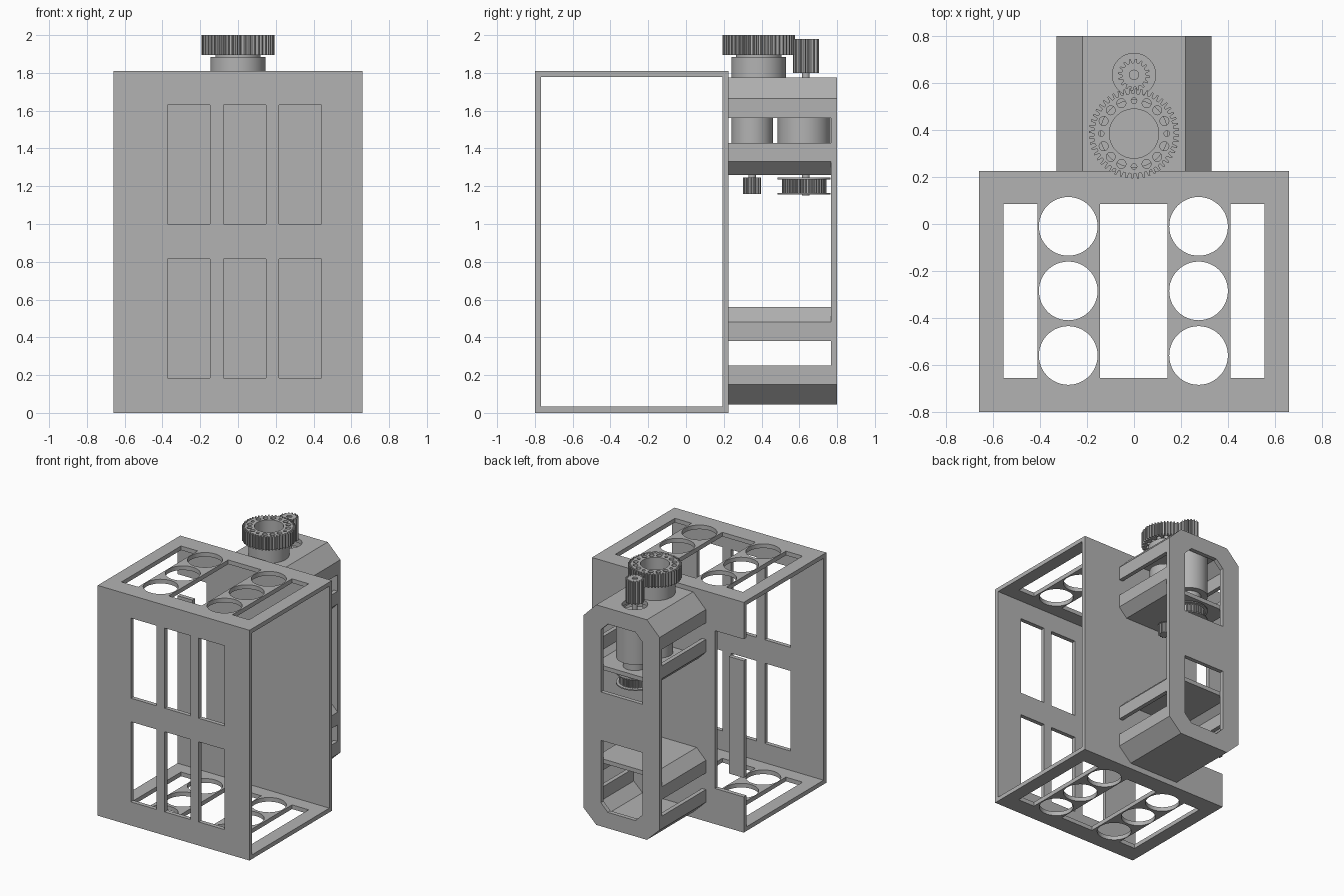
import bpy, math
from mathutils import Matrix

if "Cube" in bpy.data.objects:
    bpy.data.objects.remove(bpy.data.objects["Cube"], do_unlink=True)

grey = bpy.data.materials.new("plain grey")
grey.use_nodes = True
grey.diffuse_color = (0.45, 0.45, 0.45, 1)
grey.node_tree.nodes["Principled BSDF"].inputs["Base Color"].default_value = grey.diffuse_color

T = 0.033                                   # sheet thickness
UPRIGHT = Matrix.Rotation(math.pi / 2, 4, "X")


def rect(x0, x1, y0, y1):
    return [(x0, y0), (x1, y0), (x1, y1), (x0, y1)]


def circle(x, y, r, n=48):
    return [(x + r * math.cos(math.tau * i / n), y + r * math.sin(math.tau * i / n)) for i in range(n)]


def gear(x, y, root, tip, teeth):
    steps = ((0, root), (0.4, root), (0.55, tip), (0.85, tip))
    return [(x + r * math.cos(math.tau * (i + s) / teeth), y + r * math.sin(math.tau * (i + s) / teeth))
            for i in range(teeth) for s, r in steps]


def extrude(name, loops, low, high, upright=False):
    """Extrude an outline with holes: along z, or along y when upright."""
    curve = bpy.data.curves.new(name, "CURVE")
    curve.dimensions = "2D"
    curve.fill_mode = "BOTH"
    curve.extrude = (high - low) / 2
    for loop in loops:
        spline = curve.splines.new("POLY")
        spline.points.add(len(loop) - 1)
        for point, (a, b) in zip(spline.points, loop):
            point.co = (a, b, 0, 1)
        spline.use_cyclic_u = True
    temp = bpy.data.objects.new(name + "_outline", curve)
    bpy.context.collection.objects.link(temp)
    bpy.context.view_layer.update()
    mesh = bpy.data.meshes.new_from_object(temp.evaluated_get(bpy.context.evaluated_depsgraph_get()))
    bpy.data.objects.remove(temp, do_unlink=True)
    mid = (low + high) / 2
    if upright:
        mesh.transform(Matrix.Translation((0, mid, 0)) @ UPRIGHT)
    else:
        mesh.transform(Matrix.Translation((0, 0, mid)))
    mesh.materials.clear()
    mesh.materials.append(grey)
    for face in mesh.polygons:
        face.material_index = 0
        face.use_smooth = True
    mesh.set_sharp_from_angle(angle=math.radians(25))
    obj = bpy.data.objects.new(name, mesh)
    bpy.context.collection.objects.link(obj)
    return obj


# Rack: top and bottom shelves with tube holes and slots
W, FRONT, BACK, H = 0.66, -0.80, 0.225, 1.81
shelf = [rect(-W, W, FRONT, BACK)]
shelf += [rect(a, b, -0.655, 0.085) for a, b in ((-0.555, -0.41), (-0.145, 0.143), (0.41, 0.555))]
shelf += [circle(x, y, 0.125) for x in (-0.28, 0.275) for y in (-0.01, -0.285, -0.56)]
extrude("bottom_shelf", shelf, 0, T)
extrude("top_shelf", shelf, H - T, H)

# Rack: windowed front wall, notched back wall and edge strip
front = [rect(-W, W, T, H - T)]
front += [rect(x - 0.112, x + 0.112, z, z + 0.63) for x in (-0.26, 0.035, 0.33) for z in (0.185, 1.0)]
extrude("front_wall", front, FRONT, FRONT + T, True)
back = [(W, T), (W, H - T), (-W, H - T), (-W, 1.52), (-0.41, 1.52), (-0.41, 0.28), (-W, 0.28), (-W, T)]
extrude("back_wall", [back], BACK - T, BACK, True)
extrude("back_edge_strip", [rect(-W, -0.53, 0.43, 1.35)], BACK - T, BACK, True)

# Drive housing: eight-sided rear plate with two windows
HW, FLAT, Z0, Z1, REAR = 0.33, 0.22, 0.045, 1.775, 0.80
right = [(FLAT, Z0), (HW, 0.15), (HW, 1.665), (FLAT, Z1)]
outline = right + [(-x, z) for x, z in reversed(right)]
half = [(0.18, 1.1), (0.18, 1.59), (0.12, 1.65)]
upper = half + [(-x, z) for x, z in reversed(half)]
lower = [(x, Z0 + Z1 - z) for x, z in upper]
extrude("housing_rear_plate", [outline, upper, lower], REAR - T, REAR, True)

# Drive housing: decks and bent side rails
MOTOR, SPINDLE = 0.635, 0.385
deck_holes = {"roof": [circle(0, MOTOR, 0.092)], "motor_floor": [circle(0, MOTOR, 0.06)]}
sections = (("roof", Z1, 1.665, 1.56, FLAT), ("motor_floor", 1.26, 1.33, 1.43, 0.26),
            ("lower_deck", 0.56, 0.48, 0.38, 0.25), ("base", Z0, 0.15, 0.25, FLAT))
for name, flat_z, corner_z, open_z, flat_x in sections:
    inner = flat_z - math.copysign(T, flat_z - open_z)
    extrude("housing_" + name, [rect(-flat_x, flat_x, BACK, REAR - T)] + deck_holes.get(name, []),
            min(flat_z, inner), max(flat_z, inner))
    profile = [(flat_x, flat_z), (HW, corner_z), (HW, open_z), (HW - T, open_z), (HW - T, corner_z), (flat_x, inner)]
    for side, s in (("left", 1), ("right", -1)):
        extrude(f"housing_{name}_{side}_rail", [[(x * s, z) for x, z in profile]], BACK, REAR - T, True)

# Motors inside the housing with their shafts
extrude("rear_motor", [circle(0, 0.625, 0.14)], 1.36, 1.69)
extrude("rear_motor_neck", [circle(0, MOTOR, 0.085)], 1.293, 1.36)
extrude("front_motor", [circle(0, 0.35, 0.11)], 1.293, 1.70)
extrude("rear_shaft", [circle(0, MOTOR, 0.02, 24)], 1.15, 1.97)
extrude("front_shaft", [circle(0, 0.35, 0.02, 24)], 1.17, 1.30)

# Belt pulleys under the motor floor
extrude("small_pulley", [gear(0, 0.35, 0.036, 0.047, 14)], 1.16, 1.245)
extrude("large_pulley", [gear(0, 0.625, 0.108, 0.118, 40)], 1.16, 1.24)
for name, z in (("lower", 1.155), ("upper", 1.236)):
    extrude(f"large_pulley_{name}_flange", [circle(0, 0.625, 0.14)], z, z + 0.009)

# Bearing collar, hub and large drilled gear
bore = circle(0, SPINDLE, 0.105)
extrude("bearing_collar", [circle(0, SPINDLE, 0.145), bore], Z1, 1.885)
extrude("gear_hub", [circle(0, SPINDLE, 0.12), bore], 1.885, 1.895)
holes = []
for i in range(16):
    a = math.tau * i / 16
    holes.append(circle(0.14 * math.cos(a), SPINDLE + 0.14 * math.sin(a), 0.019 if i % 4 == 2 or i % 2 else 0.012, 20))
extrude("large_gear", [gear(0, SPINDLE, 0.17, 0.192, 48), bore] + holes, 1.895, 2.0)

# Pinion driving the large gear
extrude("pinion", [gear(0, MOTOR, 0.052, 0.068, 16), circle(0, MOTOR, 0.02, 24)], 1.80, 1.98)
